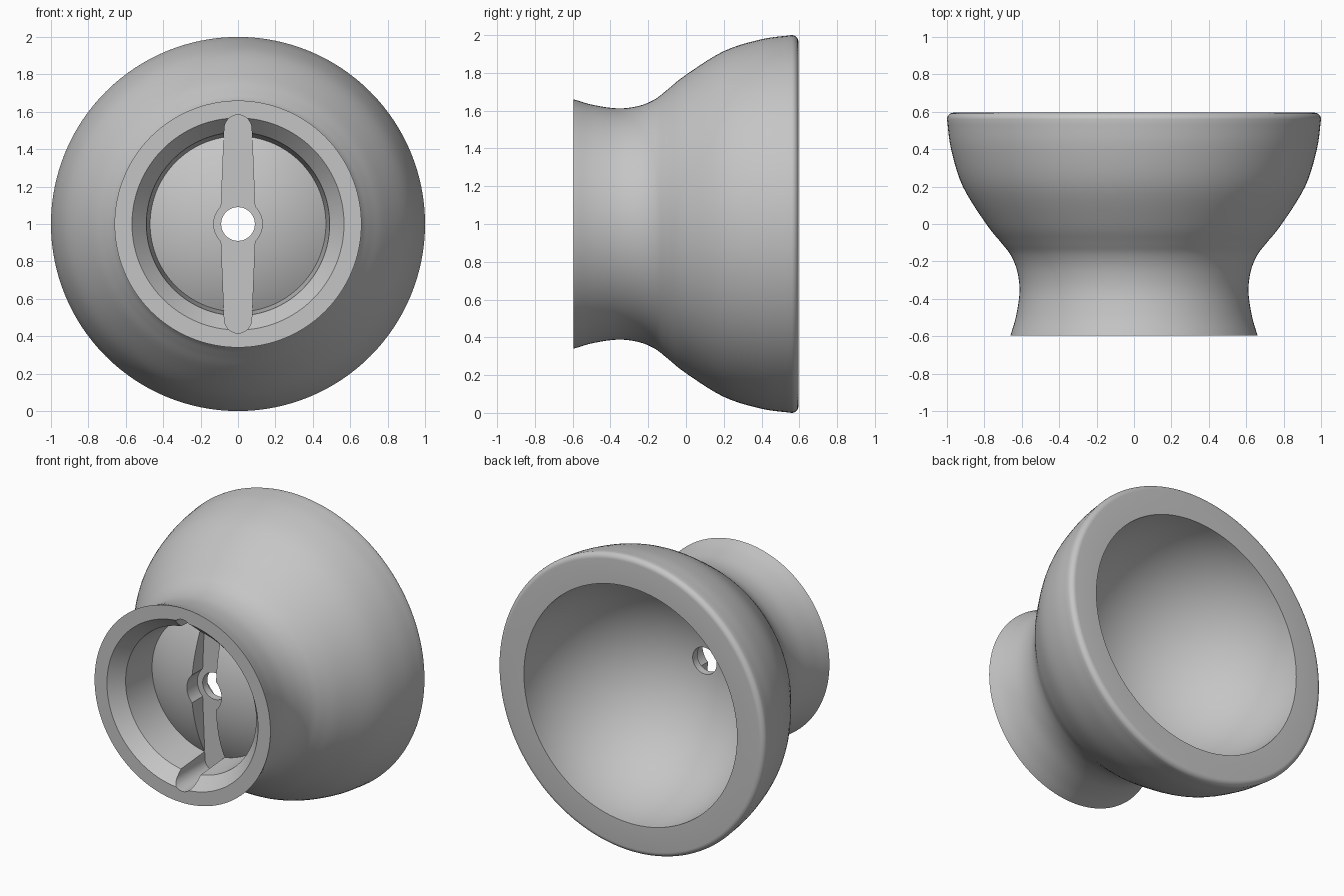
import bpy, bmesh, math
from mathutils import Vector, Matrix

cube = bpy.data.objects.get("Cube")
if cube:
    bpy.data.objects.remove(cube)

SEGMENTS = 128
FRONT, BACK = -0.595, 0.595
FLOOR = -0.25          # depth of the slot floor

grey = bpy.data.materials.new("plain grey")
grey.use_nodes = True
COLOUR = (0.56, 0.56, 0.56, 1)
grey.diffuse_color = COLOUR
grey.node_tree.nodes["Principled BSDF"].inputs["Base Color"].default_value = COLOUR


def make_object(name, bm):
    bmesh.ops.recalc_face_normals(bm, faces=bm.faces)
    mesh = bpy.data.meshes.new(name)
    bm.to_mesh(mesh)
    bm.free()
    mesh.materials.append(grey)
    obj = bpy.data.objects.new(name, mesh)
    bpy.context.collection.objects.link(obj)
    return obj


def smooth_path(points, steps=5):
    """Catmull-Rom curve through the points."""
    pts = [Vector(p) for p in points]
    pts = [2 * pts[0] - pts[1]] + pts + [2 * pts[-1] - pts[-2]]
    path = []
    for a, b, c, d in zip(pts, pts[1:], pts[2:], pts[3:]):
        for i in range(steps):
            t = i / steps
            path.append(0.5 * (2 * b + (c - a) * t + (2 * a - 5 * b + 4 * c - d) * t * t
                               + (3 * b - a - 3 * c + d) * t ** 3))
    return path + [pts[-2]]


def arc(radius, centre, start, end, steps):
    """Arc as (distance from axis, y); angle 0 points away from the axis."""
    return [Vector((centre[0] + radius * math.cos(a), centre[1] + radius * math.sin(a)))
            for a in (start + (end - start) * i / steps for i in range(steps + 1))]


# Closed cross-section: flared neck, bowl outside, rounded rim, bowl inside, hole, dome, socket
hole, wall = 0.09, 0.47
bowl, dome = 0.80, math.hypot(wall, BACK - FLOOR)
outer = smooth_path([(0.66, FRONT), (0.63, -0.49), (0.612, -0.36), (0.625, -0.25),
                     (0.66, -0.165), (0.71, -0.1), (0.79, 0), (0.915, 0.2),
                     (0.978, 0.4), (1.0, 0.56)])
rim = arc(0.035, (0.965, 0.56), 0, math.pi / 2, 6)[1:]
inside = arc(bowl, (0, BACK), 0, -math.acos(hole / bowl), 32)
front_dome = arc(dome, (0, BACK), -math.acos(hole / dome), -math.acos(wall / dome), 14)
socket = [Vector((0.49, FRONT + 0.09)), Vector((0.567, FRONT))]
section = outer + rim + inside + front_dome + socket

# Spin the section about the y axis
bm = bmesh.new()
rings = []
for s in range(SEGMENTS):
    a = math.tau * s / SEGMENTS
    rings.append([bm.verts.new((p.x * math.cos(a), p.y, 1 + p.x * math.sin(a)))
                  for p in section])
count = len(section)
for s, ring in enumerate(rings):
    following = rings[(s + 1) % SEGMENTS]
    for i in range(count):
        j = (i + 1) % count
        bm.faces.new((ring[i], ring[j], following[j], following[i]))
body = make_object("cup_body", bm)

# Slot outline: round boss in the middle with two tapering, round-ended arms
boss, root, tip, reach = 0.13, 0.09, 0.073, 0.51
corner = math.acos(root / boss)
half = arc(boss, (0, 0), 0, corner, 6) + arc(tip, (0, reach), 0, math.pi, 16)
half += arc(boss, (0, 0), math.pi - corner, math.pi, 6)[:-1]
outline = half + [-p for p in half]

bm = bmesh.new()
face = bm.faces.new([bm.verts.new((p.x, FLOOR, 1 + p.y)) for p in outline])
extruded = bmesh.ops.extrude_face_region(bm, geom=[face])
verts = [g for g in extruded["geom"] if isinstance(g, bmesh.types.BMVert)]
bmesh.ops.translate(bm, verts=verts, vec=(0, FRONT - FLOOR - 0.1, 0))
cutter = make_object("slot_cutter", bm)

# Cut the slot into the dome and socket wall
cut = body.modifiers.new("slot", 'BOOLEAN')
cut.operation = 'DIFFERENCE'
cut.solver = 'EXACT'
cut.object = cutter
bpy.ops.object.select_all(action='DESELECT')
bpy.context.view_layer.objects.active = body
body.select_set(True)
bpy.ops.object.modifier_apply(modifier=cut.name)
bpy.data.objects.remove(cutter)
bpy.ops.object.shade_smooth_by_angle(angle=math.radians(30))
